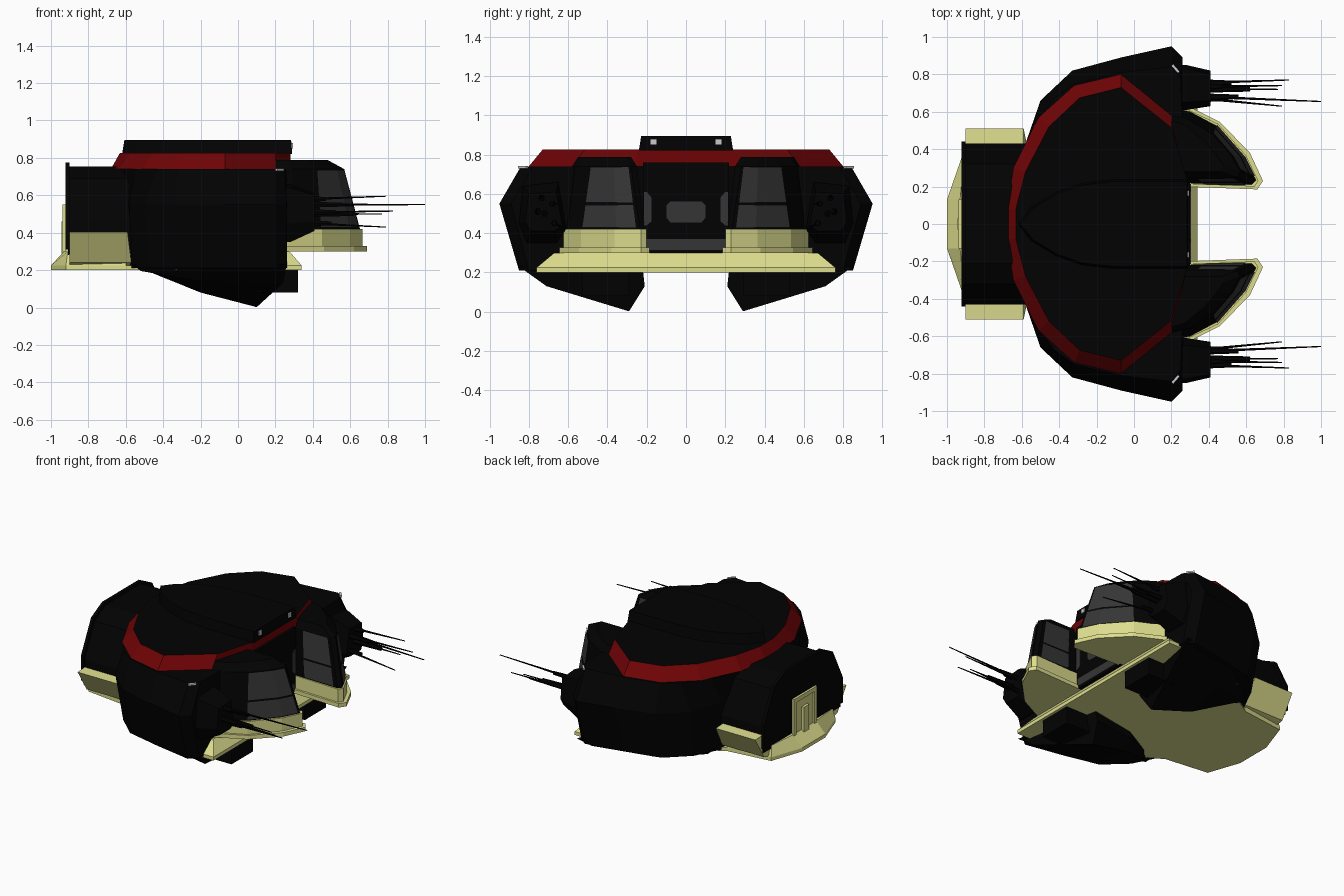
import bpy, bmesh
from mathutils import Vector

if bpy.data.objects.get("Cube"):
    bpy.data.objects.remove(bpy.data.objects["Cube"])


def material(name, rgb):
    m = bpy.data.materials.new(name)
    m.use_nodes = True
    col = (*rgb, 1)
    m.diffuse_color = col
    m.node_tree.nodes["Principled BSDF"].inputs["Base Color"].default_value = col
    return m


BLACK = material("black hull", (.0006, .0006, .0006))
RED = material("dark red", (.16, .001, .0015))
CREAM = material("cream", (.72, .72, .27))
GLASS = material("grey glass", (.036, .036, .037))
WHITE = material("lamp white", (.6, .6, .6))


def link(name, bm, mats, mirror):
    me = bpy.data.meshes.new(name)
    bm.to_mesh(me)
    bm.free()
    for m in mats:
        me.materials.append(m)
    ob = bpy.data.objects.new(name, me)
    bpy.context.collection.objects.link(ob)
    if mirror:
        mod = ob.modifiers.new("Mirror", 'MIRROR')
        mod.use_axis = (False, True, False)
        mod.use_mirror_merge = False


def loft(name, rings, mat, mirror=False, top=None):
    """Skin rings of 3D points and cap both ends; top = other colour for the last cap."""
    bm = bmesh.new()
    vs = [[bm.verts.new(p) for p in r] for r in rings]
    n = len(vs[0])
    for a, b in zip(vs, vs[1:]):
        for i in range(n):
            j = (i + 1) % n
            bm.faces.new((a[i], a[j], b[j], b[i]))
    bm.faces.new(vs[0][::-1])
    cap = bm.faces.new(vs[-1])
    if top:
        cap.material_index = 1
    bmesh.ops.recalc_face_normals(bm, faces=bm.faces)
    link(name, bm, [mat, top] if top else [mat], mirror)


def level(half, z, both=True):
    """Plan outline at height z, completed across the centre line if asked."""
    pts = [(x, y, z) for x, y in half]
    return pts + [(x, -y, z) for x, y in reversed(half) if y] if both else pts


def section(x, yz):
    return [(x, y, z) for y, z in yz]


def box(name, lo, hi, mat, mirror=False):
    (a, b, c), (d, e, f) = lo, hi
    r = [(a, b), (d, b), (d, e), (a, e)]
    loft(name, [level(r, c, False), level(r, f, False)], mat, mirror)


# Curved main hull: tucked in at the roof and floor, widest in the middle
hull_top = [(.27, .2), (.25, .78), (.2, .84), (-.07, .81), (-.32, .75), (-.43, .67), (-.55, .5), (-.66, .12)]
hull_mid = [(.27, .2), (.26, .89), (.2, .95), (-.07, .89), (-.33, .82), (-.5, .66), (-.58, .43), (-.62, .12)]
hull_low = [(.27, .2), (.26, .8), (.2, .85), (-.07, .8), (-.33, .74), (-.48, .6), (-.57, .42), (-.6, .12)]
loft("main_hull", [level(hull_low, .21), level(hull_mid, .55), level(hull_top, .74)], BLACK)

# Red sloped band with black roof, and the raised spine above it
band_low = [(.28, .25), (.2, .58), (-.07, .8), (-.32, .74), (-.51, .57), (-.645, .3), (-.68, .08)]
band_top = [(.28, .25), (.2, .515), (-.07, .73), (-.29, .675), (-.455, .52), (-.58, .28), (-.632, .08)]
loft("roof_band", [level(band_low, .74), level(band_top, .825)], RED, top=BLACK)
spine = [(.29, .24), (-.1, .24), (-.28, .22), (-.42, .17), (-.55, .09), (-.62, 0)]
spine_top = [(x * .98, y * .95) for x, y in spine]
loft("roof_spine", [level(spine, .82), level(spine_top, .895)], BLACK)
box("roof_lamps", (.28, .15, .85), (.293, .18, .88), WHITE, True)

# Cream floor with a sloping front lip and a sloping tail
floor = [(.34, .76), (.2, .76), (-.07, .73), (-.33, .64), (-.5, .46), (-.6, .4), (-.92, .36), (-1, .13)]
loft("floor_plate", [level(floor, .2), level(floor, .225)], CREAM)
loft("floor_front_lip", [level([(.34, .76), (.2, .76)], .225), level([(.275, .67), (.2, .67)], .3)], CREAM)
loft("floor_tail", [level([(-.6, .4), (-.92, .36), (-1, .13)], .225),
                    level([(-.6, .38), (-.91, .34), (-.93, .13)], .3)], CREAM)

# Jaws under the floor, deepest towards the nose
loft("lower_jaws", [
    [(.26, .85, .23), (.24, .71, .13), (.1, .29, .002), (.13, .21, .13), (.14, .22, .22)],
    [(-.2, .77, .23), (-.2, .63, .14), (-.2, .33, .08), (-.2, .27, .15), (-.2, .28, .22)],
    [(-.56, .46, .23), (-.52, .5, .195), (-.46, .46, .185), (-.42, .4, .19), (-.42, .4, .21)],
], BLACK, True)
box("jaw_blocks", (.1, .29, .08), (.32, .53, .2), BLACK, True)

# Rear engine house, its rim, and the door
arch = [(.43, .28), (.43, .46), (.32, .69), (.2, .755)]
arch = arch + [(-y, z) for y, z in reversed(arch)]
loft("rear_house", [section(x, arch) for x in (-.91, -.5)], BLACK)
rim = [(y * 1.025, .31 + (z - .28) * .98) for y, z in arch]
loft("rear_rim", [section(x, rim) for x in (-.922, -.9)], BLACK)
box("rear_door", (-.927, -.12, .22), (-.9, .12, .55), CREAM)
box("door_posts", (-.937, .1, .22), (-.92, .13, .55), CREAM, True)
box("door_header", (-.937, -.13, .52), (-.92, .13, .55), CREAM)
box("door_bar", (-.945, -.03, .22), (-.92, .03, .46), CREAM)
# Side ledges flare outward towards their flat tops
loft("rear_side_ledges", [
    [(-.9, .34, .225), (-.57, .34, .225), (-.57, .41, .24), (-.9, .41, .24)],
    [(-.9, .34, .41), (-.59, .34, .41), (-.59, .51, .4), (-.9, .51, .4)],
], CREAM, True)

# Cockpit prongs: cream flange and collar, black canopy
flange = [(.25, .65), (.46, .545), (.62, .38), (.69, .23), (.66, .185), (.25, .2)]
collar = [(.25, .63), (.45, .535), (.6, .365), (.665, .23), (.645, .2), (.25, .215)]
loft("cockpit_flange", [level(flange, z, False) for z in (.3, .328)], CREAM, True)
loft("cockpit_collar", [level(collar, z, False) for z in (.328, .42)], CREAM, True)
can_low = [(.2, .62), (.3, .6), (.44, .525), (.59, .355), (.652, .235), (.63, .212), (.2, .22)]
can_mid = [(.2, .58), (.29, .56), (.42, .48), (.52, .365), (.568, .28), (.55, .25), (.2, .25)]
can_top = [(.2, .55), (.27, .53), (.37, .45), (.44, .37), (.48, .31), (.465, .28), (.2, .28)]
low, mid = level(can_low, .42, False), level(can_mid, .74, False)
loft("cockpit_canopy", [low, mid, level(can_top, .788, False)], BLACK, True)

# Window panes laid on the canopy sides, split by a cross bar
panes = bmesh.new()
for i, u0, u1 in ((2, .01, 1), (3, 0, .82), (5, .08, .6)):
    a, b, c, d = (Vector(p) for p in (low[i], low[i + 1], mid[i + 1], mid[i]))
    for v0, v1 in ((.02, .38), (.42, .98)):
        quad = [a.lerp(b, u).lerp(d.lerp(c, u), v)
                for u, v in ((u0, v0), (u1, v0), (u1, v1), (u0, v1))]
        # push every corner straight out from the cockpit's middle, so panes meet at the crease
        quad = [p + Vector((p.x - .38, p.y - .34, .05)).normalized() * .008 for p in quad]
        f = panes.faces.new([panes.verts.new(p) for p in quad])
        f.normal_update()
        if f.normal.dot(f.calc_center_median() - Vector((.38, .34, .5))) < 0:
            f.normal_flip()
link("cockpit_panes", panes, [GLASS], True)

# Recessed wall between the prongs with its windows
box("bridge_wall", (.2, -.22, .3), (.3, .22, .76), BLACK)
window = [(-.1, .48), (-.08, .455), (.08, .455), (.1, .48), (.1, .54), (.08, .56), (-.08, .56), (-.1, .54)]
loft("bridge_window", [section(x, window) for x in (.298, .305)], GLASS)
side = [(.175, .46), (.2, .44), (.215, .44), (.215, .61), (.2, .61), (.175, .58)]
loft("bridge_side_windows", [section(x, side) for x in (.298, .305)], GLASS, True)
box("bridge_sill", (.296, -.2, .315), (.305, .2, .37), GLASS)

# Gun mounts, barrels and the shoulder lamps
mount = [[(.61, .42), (.66, .35), (.81, .35), (.85, .45), (.83, .64), (.65, .66)],
         [(.63, .44), (.67, .41), (.79, .41), (.82, .46), (.8, .6), (.66, .61)]]
loft("gun_mounts", [section(.22, mount[0]), section(.28, mount[0]), section(.41, mount[1])], BLACK, True)


def barrel(name, p, q, r0, r1):
    hexagon = [(1, 0), (.5, .87), (-.5, .87), (-1, 0), (-.5, -.87), (.5, -.87)]
    ends = [section(c[0], [(c[1] + r * u, c[2] + r * v) for u, v in hexagon])
            for c, r in ((p, r0), (q, r1))]
    loft(name, ends, BLACK, True)


for k, (y0, y1, z0, z1, tip, sleeve) in enumerate([
        (.755, .77, .51, .515, .83, .52), (.735, .74, .58, .595, .79, .47),
        (.68, .655, .55, .55, 1, .56), (.67, .63, .45, .43, .79, .5),
        (.72, .72, .5, .5, .77, .62)]):
    barrel(f"gun_barrel_{k}", (.38, y0, z0), (tip, y1, z1), .008, .003)
    barrel(f"gun_sleeve_{k}", (.38, y0, z0), (sleeve, y0, z0), .018, .012)

loft("shoulder_lamps", [level([(.2, .845), (.21, .855), (.245, .815), (.235, .805)], z, False)
                        for z in (.73, .742)], WHITE, True)
